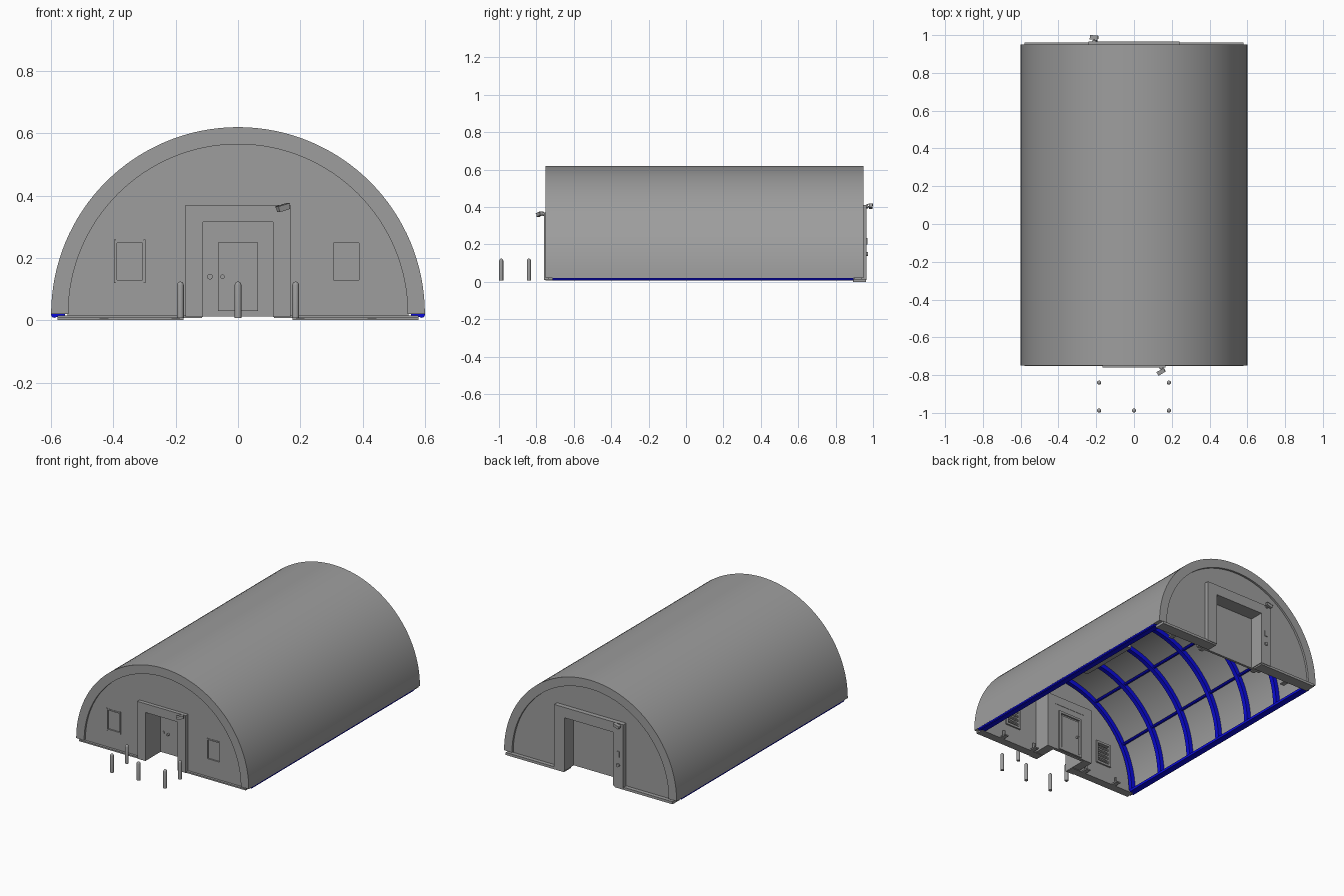
import bpy, bmesh, math
from mathutils import Vector

old = bpy.data.objects.get("Cube")
if old:
    bpy.data.objects.remove(old, do_unlink=True)


def material(name, color):
    m = bpy.data.materials.new(name)
    m.use_nodes = True
    m.diffuse_color = color
    m.node_tree.nodes["Principled BSDF"].inputs["Base Color"].default_value = color
    return m


GREY = material("shelter grey", (0.34, 0.34, 0.34, 1))
BLUE = material("frame blue", (0.003, 0.003, 0.7, 1))
BASE = 0.02        # height of the vault's springing line
SEG = 64


def finish(name, bm, mat):
    bmesh.ops.recalc_face_normals(bm, faces=bm.faces)
    mesh = bpy.data.meshes.new(name)
    bm.to_mesh(mesh)
    bm.free()
    mesh.materials.append(mat)
    ob = bpy.data.objects.new(name, mesh)
    bpy.context.collection.objects.link(ob)
    return ob


def smooth(ob):
    bpy.ops.object.select_all(action='DESELECT')
    ob.select_set(True)
    bpy.context.view_layer.objects.active = ob
    bpy.ops.object.shade_smooth_by_angle(angle=math.radians(30))


def prism(name, profile, y0, y1, mat=GREY):
    """Extrude an (x, z) outline along y."""
    bm = bmesh.new()
    face = bm.faces.new([bm.verts.new((x, y0, z)) for x, z in profile])
    out = bmesh.ops.extrude_face_region(bm, geom=[face])
    moved = [v for v in out["geom"] if isinstance(v, bmesh.types.BMVert)]
    bmesh.ops.translate(bm, verts=moved, vec=(0, y1 - y0, 0))
    return finish(name, bm, mat)


def box(name, x0, x1, y0, y1, z0, z1, mat=GREY):
    return prism(name, [(x0, z0), (x1, z0), (x1, z1), (x0, z1)], y0, y1, mat)


def arc(r):
    return [(r * math.cos(math.pi * i / SEG), BASE + r * math.sin(math.pi * i / SEG))
            for i in range(SEG + 1)]


def arch(name, r0, r1, y0, y1, mat=GREY):
    ob = prism(name, arc(r1) + arc(r0)[::-1], y0, y1, mat)
    smooth(ob)
    return ob


def rod(name, a, b, r, mat=GREY, sides=16, dome=False):
    """Cylinder between two points, optionally with a rounded far end."""
    a, b = Vector(a), Vector(b)
    bm = bmesh.new()
    length = (b - a).length
    rings = [(r, 0), (r, length)]
    if dome:
        rings = [(r, 0)] + [(r * math.cos(t), length - r + r * math.sin(t))
                            for t in (0, 0.5, 1.0, 1.35)]
    loops = [[bm.verts.new((q * math.cos(2 * math.pi * i / sides),
                            q * math.sin(2 * math.pi * i / sides), h))
              for i in range(sides)] for q, h in rings]
    for lo, hi in zip(loops, loops[1:]):
        for i in range(sides):
            j = (i + 1) % sides
            bm.faces.new((lo[i], lo[j], hi[j], hi[i]))
    bm.faces.new(loops[0])
    bm.faces.new(loops[-1])
    ob = finish(name, bm, mat)
    ob.rotation_mode = 'QUATERNION'
    ob.rotation_quaternion = (b - a).to_track_quat('Z', 'Y')
    ob.location = a
    smooth(ob)
    return ob


def cut(ob, x0, x1, y0, y1, z0, z1):
    cutter = box("opening_cutter", x0, x1, y0, y1, z0, z1)
    mod = ob.modifiers.new("opening", 'BOOLEAN')
    mod.operation = 'DIFFERENCE'
    mod.solver = 'EXACT'
    mod.object = cutter
    cutter.hide_render = True
    cutter.hide_viewport = True
    cutter.hide_set(True)


def portal(name, w, h, iw, ih, y0, y1):
    return prism(name, [(-w, .01), (-w, h), (w, h), (w, .01),
                        (iw, .01), (iw, ih), (-iw, ih), (-iw, .01)], y0, y1)


def frame(name, x0, x1, y0, y1, z0, z1, t):
    """Rectangular border made of four bars."""
    box(name + "_sill", x0, x1, y0, y1, z0, z0 + t)
    box(name + "_head", x0, x1, y0, y1, z1 - t, z1)
    box(name + "_jamb_a", x0, x0 + t, y0, y1, z0 + t, z1 - t)
    box(name + "_jamb_b", x1 - t, x1, y0, y1, z0 + t, z1 - t)


# Vault skin with deeper rims at both ends
arch("vault_skin", 0.591, 0.60, -0.75, 0.95)
arch("front_rim", 0.545, 0.592, -0.75, -0.722)
arch("back_rim", 0.545, 0.592, 0.90, 0.95)

# Blue inner frame: ribs, purlins and foot rails
for i in range(7):
    y = -0.705 + i * 0.265
    arch(f"rib_{i + 1}", 0.562, 0.59, y - 0.014, y + 0.014, BLUE)
for i in range(1, 6):
    a = math.radians(30 * i)
    x, z = 0.579 * math.cos(a), BASE + 0.579 * math.sin(a)
    rod(f"purlin_{i}", (x, -0.71, z), (x, 0.895, z), 0.009, BLUE, 8)
for s, side in ((1, "left"), (-1, "right")):
    x0, x1 = sorted((s * 0.555, s * 0.594))
    box(f"{side}_foot_rail", x0, x1, -0.715, 0.895, 0.01, 0.026, BLUE)
    rod(f"{side}_rail_tube", (s * 0.59, -0.715, 0.018), (s * 0.59, 0.895, 0.018), 0.0105, BLUE, 8)

# End walls
front = prism("front_wall", arc(0.548) + [(-0.548, .01), (0.548, .01)], -0.737, -0.70)
cut(front, -0.165, 0.165, -0.8, -0.6, -0.1, 0.365)
back = prism("back_wall", arc(0.548) + [(-0.548, .006), (0.548, .006)], 0.90, 0.937)
cut(back, -0.235, 0.235, 0.8, 1.0, -0.1, 0.405)

# Front entrance lobby and inner door
portal("front_portal", 0.168, 0.37, 0.112, 0.315, -0.76, -0.59)
box("lobby_end_wall", -0.113, 0.113, -0.612, -0.592, 0.012, 0.316)
box("front_door", -0.064, 0.064, -0.618, -0.586, 0.03, 0.25)
frame("front_door_trim", -0.085, 0.085, -0.592, -0.582, 0.015, 0.275, 0.014)
for y, d in ((-0.618, -1), (-0.586, 1)):
    rod("front_door_handle", (-0.05, y, 0.14), (-0.05, y + d * 0.014, 0.14), 0.007)
rod("lobby_call_button", (-0.09, -0.61, 0.14), (-0.09, -0.618, 0.14), 0.009)

# Back entrance with large inset door
portal("back_portal", 0.24, 0.41, 0.17, 0.345, 0.86, 0.966)
box("back_door", -0.171, 0.171, 0.86, 0.875, 0.012, 0.346)
rod("back_call_button", (-0.205, 0.96, 0.148), (-0.205, 0.974, 0.148), 0.011)
box("back_keypad", -0.215, -0.195, 0.96, 0.971, 0.2, 0.235)

# Windows with louvres on the inside
for s, side in ((1, "left"), (-1, "right")):
    x0, x1 = sorted((s * 0.305, s * 0.39))
    cut(front, x0, x1, -0.8, -0.6, 0.127, 0.25)
    box(f"{side}_window_pane", x0, x1, -0.731, -0.722, 0.127, 0.25)
    frame(f"{side}_window_trim", x0 - .006, x1 + .006, -0.74, -0.725, 0.121, 0.256, 0.008)
    frame(f"{side}_window_casing", x0 - .012, x1 + .012, -0.702, -0.69, 0.115, 0.262, 0.014)
    for k in range(4):
        z = 0.15 + k * 0.027
        slat = box(f"{side}_louvre_{k + 1}", x0, x1, -0.004, 0.004, -0.011, 0.011)
        slat.location = (0, -0.703, z)
        slat.rotation_euler.x = math.radians(35)
for x in (-0.395, -0.3):
    box("shutter_guide", x - .003, x + .003, -0.743, -0.735, 0.12, 0.26)

# Base plates and wall feet
for s, side in ((1, "left"), (-1, "right")):
    for name, near, y0, y1, z0 in (("front", 0.115, -0.752, -0.70, 0.007),
                                   ("back", 0.175, 0.892, 0.962, 0.0)):
        x0, x1 = sorted((s * near, s * 0.58))
        box(f"{side}_{name}_base", x0, x1, y0, y1, z0, 0.016)
    for x in (0.2, 0.43):
        for y in (-0.68, 0.87):
            box(f"{side}_wall_foot", s * x - .014, s * x + .014, y - .025, y + .025, 0.006, 0.014)
            box(f"{side}_wall_post", s * x - .006, s * x + .006, y - .006, y + .006, 0.014, 0.05)

# Ceiling light inside
box("ceiling_light", -0.02, 0.02, -0.45, -0.05, 0.5, 0.525)
for y in (-0.4, -0.1):
    rod("light_hanger", (0, y, 0.52), (0, y, 0.58), 0.004, GREY, 8)


# Security cameras
def security_camera(name, x, y, z, d, aim):
    rod(name + "_mount", (x, y, z), (x, y + d * 0.008, z), 0.011)
    rod(name + "_arm", (x, y, z), (x, y + d * 0.02, z - 0.004), 0.004, GREY, 8)
    body = box(name + "_body", -0.009, 0.009, -0.02, 0.02, -0.008, 0.008)
    hood = box(name + "_hood", -0.011, 0.011, -0.022, 0.022, 0.008, 0.011)
    for ob in (body, hood):
        ob.rotation_euler = (math.radians(15) * -d, 0, math.radians(aim))
        ob.location = (x, y + d * 0.022, z - 0.002)


security_camera("front_camera", 0.145, -0.76, 0.362, -1, -60)
security_camera("back_camera", -0.21, 0.966, 0.404, 1, 88)

# Bollards
for x, y in ((-0.185, -0.84), (0.185, -0.84), (-0.185, -0.988), (0, -0.988), (0.185, -0.988)):
    rod("bollard", (x, y, 0.008), (x, y, 0.124), 0.011, GREY, 16, True)
